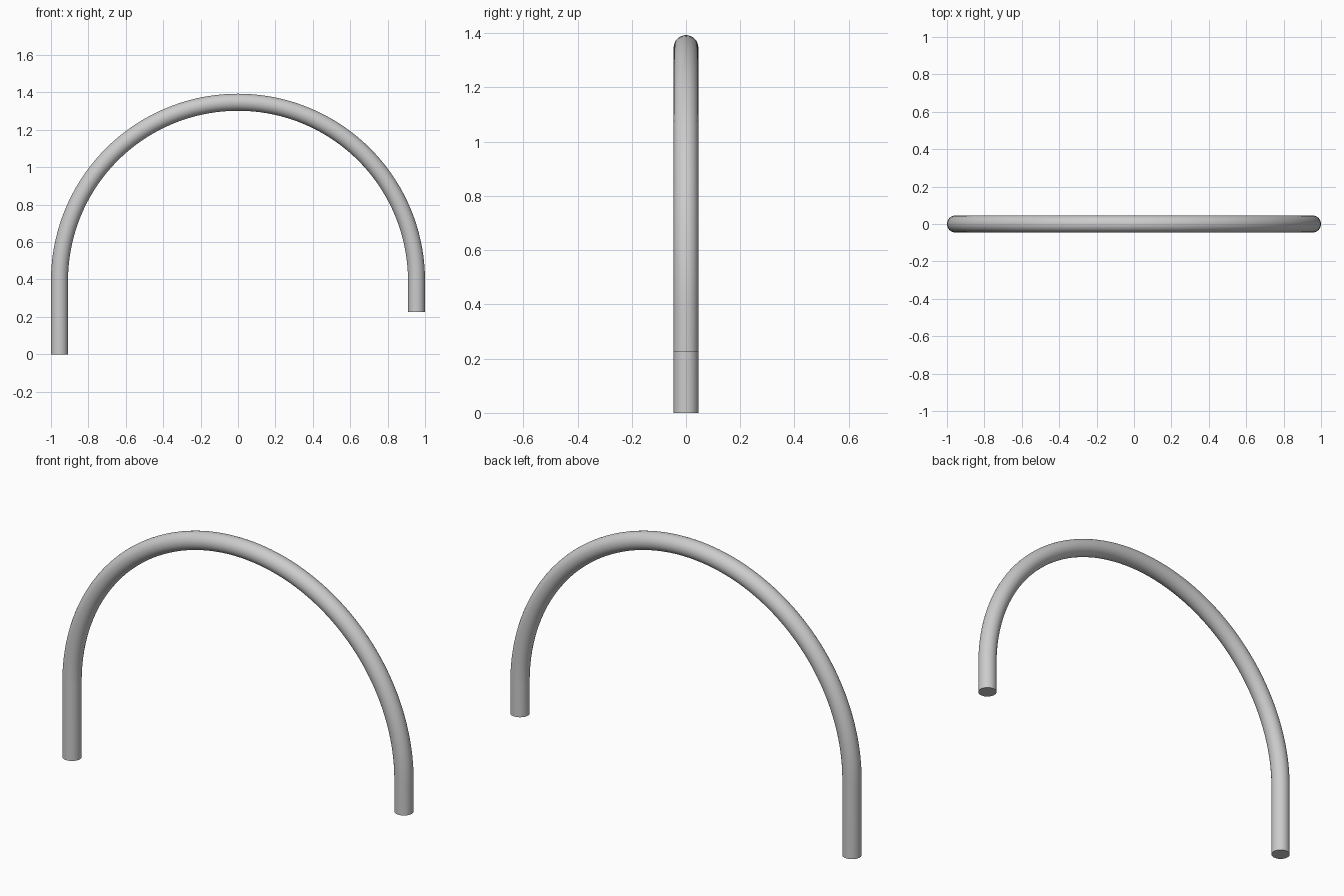
import bpy
import bmesh
from math import sin, cos, pi, radians

# Remove the default cube
cube = bpy.data.objects.get("Cube")
if cube:
    bpy.data.objects.remove(cube, do_unlink=True)

TUBE = 0.0455            # tube radius
BEND = 1.0 - TUBE        # centreline radius of the arch
SPRING = 0.393           # height where the straight legs meet the arch
SHORT_LEG_END = 0.227
SIDES, STEPS = 32, 72

# Plain grey material
grey = bpy.data.materials.new("grey_metal")
grey.use_nodes = True
colour = (0.6, 0.6, 0.6, 1.0)
grey.diffuse_color = colour
grey.node_tree.nodes["Principled BSDF"].inputs["Base Color"].default_value = colour

# Centreline stations (x, z, angle): long leg, half-circle bend, short leg
path = [(-BEND, 0.0, pi)]
for i in range(STEPS + 1):
    a = pi * (1 - i / STEPS)
    path.append((BEND * cos(a), SPRING + BEND * sin(a), a))
path.append((BEND, SHORT_LEG_END, 0.0))

# Sweep a round section along the centreline
bm = bmesh.new()
rings = []
for x, z, a in path:
    ring = []
    for k in range(SIDES):
        t = 2 * pi * k / SIDES
        out = TUBE * cos(t)
        ring.append(bm.verts.new((x + out * cos(a), TUBE * sin(t), z + out * sin(a))))
    rings.append(ring)
for r, s in zip(rings, rings[1:]):
    for k in range(SIDES):
        n = (k + 1) % SIDES
        bm.faces.new((r[k], r[n], s[n], s[k]))

# Flat end caps
bm.faces.new(rings[0])
bm.faces.new(rings[-1])
bmesh.ops.recalc_face_normals(bm, faces=bm.faces)

mesh = bpy.data.meshes.new("arched_tube")
bm.to_mesh(mesh)
bm.free()
mesh.materials.append(grey)
tube = bpy.data.objects.new("arched_tube", mesh)
bpy.context.collection.objects.link(tube)

# Smooth sides with sharp cap edges
bpy.ops.object.select_all(action='DESELECT')
tube.select_set(True)
bpy.context.view_layer.objects.active = tube
bpy.ops.object.shade_smooth_by_angle(angle=radians(40))
